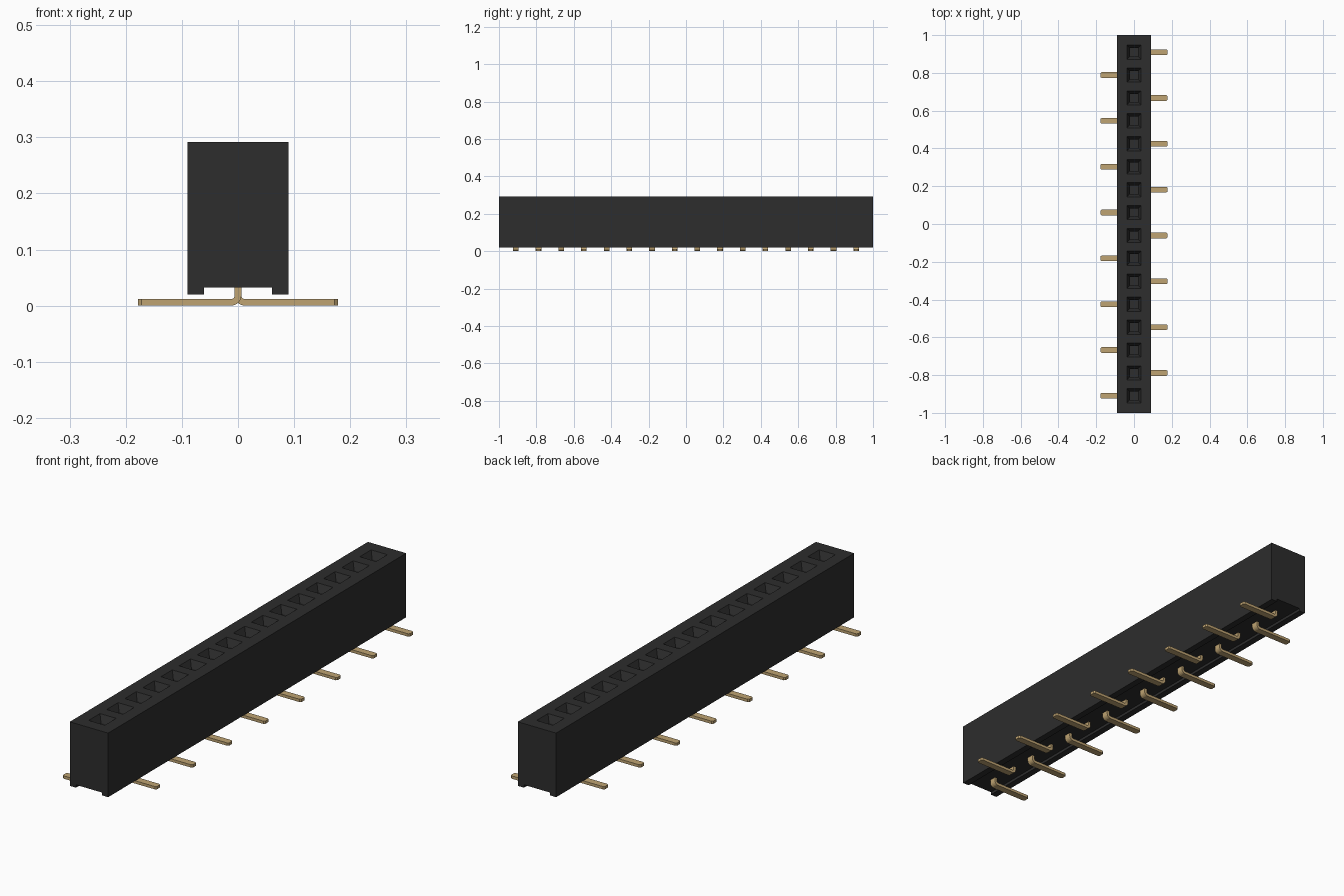
import bpy, bmesh, math
from mathutils import Vector

if "Cube" in bpy.data.objects:
    bpy.data.objects.remove(bpy.data.objects["Cube"])

COUNT = 16
PITCH = 0.1213
pin_y = [(i - (COUNT - 1) / 2) * PITCH for i in range(COUNT)]


def material(name, color, roughness):
    m = bpy.data.materials.new(name)
    m.use_nodes = True
    m.diffuse_color = color
    shader = m.node_tree.nodes["Principled BSDF"]
    shader.inputs["Base Color"].default_value = color
    shader.inputs["Roughness"].default_value = roughness
    return m


def finish(bm, name, mat):
    bmesh.ops.recalc_face_normals(bm, faces=bm.faces)
    mesh = bpy.data.meshes.new(name)
    bm.to_mesh(mesh)
    bm.free()
    mesh.materials.append(mat)
    return mesh


def add(name, mesh):
    ob = bpy.data.objects.new(name, mesh)
    bpy.context.collection.objects.link(ob)
    return ob


def loft(bm, rings):
    """Skin a list of equal closed rings and cap both ends."""
    rings = [[bm.verts.new(p) for p in ring] for ring in rings]
    n = len(rings[0])
    skin = [[bm.faces.new((a[k], a[(k + 1) % n], b[(k + 1) % n], b[k])) for k in range(n)]
            for a, b in zip(rings, rings[1:])]
    bm.faces.new(rings[0])
    bm.faces.new(rings[-1])
    return skin


black = material("black plastic", (0.026, 0.026, 0.026, 1), 0.6)
gold = material("gold contact", (0.52, 0.37, 0.17, 1), 0.4)

# Housing: grooved section, divided into one cell for each socket
section = [(-0.09, 0.292), (0.09, 0.292), (0.09, 0.02), (0.061, 0.02),
           (0.061, 0.032), (-0.061, 0.032), (-0.061, 0.02), (-0.09, 0.02)]
stations = [-1] + [(a + b) / 2 for a, b in zip(pin_y, pin_y[1:])] + [1]
bm = bmesh.new()
skin = loft(bm, [[(x, y, z) for x, z in section] for y in stations])
bmesh.ops.recalc_face_normals(bm, faces=bm.faces)

# Sockets: square mouth, tapering funnel, then a deep narrow well
for faces, y in zip(skin, pin_y):
    top = faces[0]
    for half, z in ((0.038, 0.292), (0.022, 0.262), (0.022, 0.12)):
        middle = top.calc_center_median()
        signs = [(math.copysign(1, v.co.x - middle.x), math.copysign(1, v.co.y - middle.y))
                 for v in top.verts]
        old = list(top.verts)
        new = [bm.verts.new((sx * half, y + sy * half, z)) for sx, sy in signs]
        bm.faces.remove(top)
        for k in range(4):
            j = (k + 1) % 4
            bm.faces.new((old[k], old[j], new[j], new[k]))
        top = bm.faces.new(new)
add("housing", finish(bm, "housing", black))

# Pin: flat strip that drops from the housing and bends out to a foot
THICK = 0.012
bend = Vector((0.012, 0.018))
steps = [(Vector((0.006, 0.06)), Vector((-0.006, 0.06)), 0.015)]
for k in range(6):
    a = math.pi + k / 5 * math.pi / 2
    d = Vector((math.cos(a), math.sin(a)))
    steps.append((bend + d * 0.006, bend + d * 0.018, 0.015))
for x, half in ((0.172, 0.015), (0.178, 0.010)):
    steps.append((Vector((x, THICK)), Vector((x, 0)), half))
bm = bmesh.new()
loft(bm, [[(i.x, -h, i.y), (i.x, h, i.y), (o.x, h, o.y), (o.x, -h, o.y)]
          for i, o, h in steps])
pin_mesh = finish(bm, "pin", gold)

# Feet alternate between the two sides
for n, y in enumerate(pin_y):
    pin = add(f"pin_{n + 1}", pin_mesh)
    pin.location.y = y
    pin.rotation_euler.z = 0 if n % 2 else math.pi
